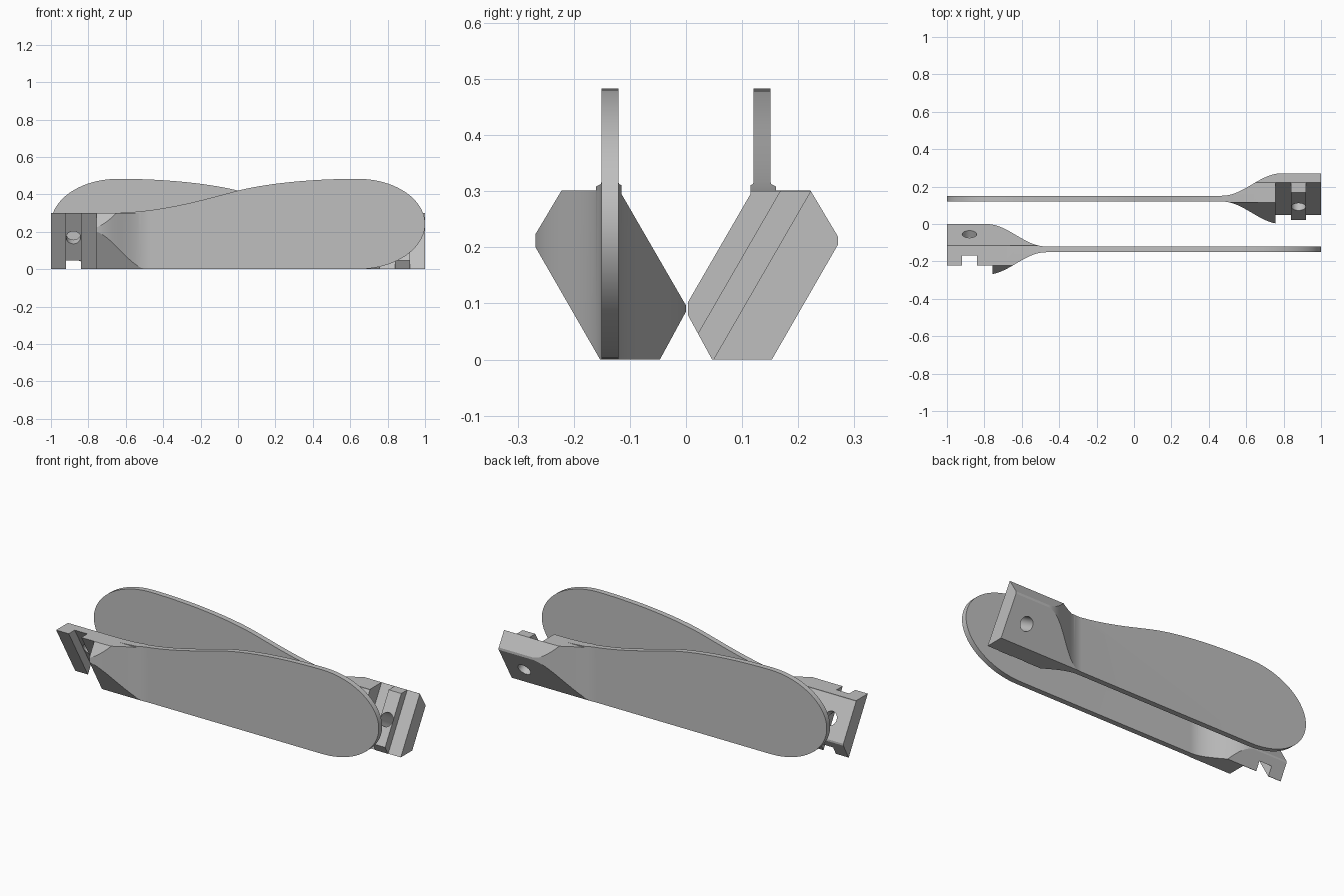
import bpy, bmesh, math
from mathutils import Vector
from mathutils.geometry import interpolate_bezier

if "Cube" in bpy.data.objects:
    bpy.data.objects.remove(bpy.data.objects["Cube"], do_unlink=True)

grey = bpy.data.materials.new("plain_grey")
grey.use_nodes = True
colour = (0.52, 0.52, 0.52, 1)
grey.diffuse_color = colour
grey.node_tree.nodes["Principled BSDF"].inputs["Base Color"].default_value = colour

MID, THIN, WIDE = -0.1355, 0.0155, 0.1355   # blade centre line and half widths
STEP = -0.757                               # where the joint cut starts
TONGUE = (-0.92, -0.84)
LEAN = Vector((-0.5, math.sqrt(0.75)))      # joint face direction in y, z


def prism(name, outline, place, a, b):
    """Extrude a 2D outline; place(u, v, w) gives the 3D point."""
    bm = bmesh.new()
    low = [bm.verts.new(place(u, v, a)) for u, v in outline]
    high = [bm.verts.new(place(u, v, b)) for u, v in outline]
    bm.faces.new(low)
    bm.faces.new(high)
    n = len(outline)
    for i in range(n):
        j = (i + 1) % n
        bm.faces.new((low[i], low[j], high[j], high[i]))
    bmesh.ops.recalc_face_normals(bm, faces=bm.faces)
    mesh = bpy.data.meshes.new(name)
    bm.to_mesh(mesh)
    bm.free()
    mesh.materials.append(grey)
    ob = bpy.data.objects.new(name, mesh)
    bpy.context.collection.objects.link(ob)
    return ob


def along_x(u, v, w):
    return (w, u, v)


def along_y(u, v, w):
    return (u, w, v)


def along_z(u, v, w):
    return (u, v, w)


def combine(ob, tool, operation):
    mod = ob.modifiers.new(operation, 'BOOLEAN')
    mod.operation, mod.solver, mod.object = operation, 'EXACT', tool
    bpy.context.view_layer.objects.active = ob
    bpy.ops.object.modifier_apply(modifier=mod.name)
    bpy.data.objects.remove(tool, do_unlink=True)


def joint_cut(ob, foot, side, x0, x1):
    """Remove everything on one side of the leaning joint line through foot."""
    base = Vector((foot, 0))
    a, b = base - LEAN, base + LEAN
    out = Vector((LEAN.y, -LEAN.x)) * side
    pts = [tuple(p) for p in (a, b, b + out, a + out)]
    combine(ob, prism("cutter", pts, along_x, x0, x1), 'DIFFERENCE')


def blade(name):
    # plan: wide joint block flowing into a thin blade
    steps = 28
    widths = [(-1, WIDE)]
    for i in range(steps + 1):
        t = i / steps
        widths.append((-0.79 + 0.32 * t, THIN + (WIDE - THIN) * (0.5 + 0.5 * math.cos(math.pi * t))))
    widths.append((1.1, THIN))
    plan = [(x, MID - w) for x, w in widths] + [(x, MID + w) for x, w in reversed(widths)]
    ob = prism(name, plan, along_z, -0.1, 0.7)

    # side silhouette: sweeping top edge and rounded tip
    def sweep(*p):
        return [tuple(v) for v in interpolate_bezier(*[Vector(q) for q in p], 16)]
    side = [(-1, 0), (-1, 0.3)]
    side += sweep((-0.7, 0.3), (-0.4, 0.3), (-0.16, 0.38), (0, 0.42))
    side += sweep((0, 0.42), (0.16, 0.46), (0.4, 0.483), (0.64, 0.483))[1:]
    for i in range(1, 41):
        a = math.pi * (0.5 - i / 40)
        side.append((0.64 + 0.36 * math.cos(a), 0.2415 + 0.2415 * math.sin(a)))
    combine(ob, prism("cutter", side, along_y, -0.5, 0.3), 'INTERSECT')

    # six sided block section, with room for the tall blade above it
    section = [(-0.047, 0), (-0.1525, 0), (-0.275, 0.212), (-0.222, 0.301), (-0.16, 0.301),
               (-0.16, 0.6), (-0.115, 0.6), (-0.115, 0.295), (0.003, 0.091)]
    section = [(y, -0.001 if z == 0 else z) for y, z in section]
    combine(ob, prism("cutter", section, along_x, -1.2, 1.2), 'INTERSECT')
    return ob


def pin_hole(ob):
    # hole square to the joint face
    centre = Vector((-0.88, -0.09, 0.17))
    across = Vector((0, LEAN.y, -LEAN.x))
    up = Vector((0, LEAN.x, LEAN.y))

    def place(u, v, w):
        return centre + Vector((u, 0, 0)) + up * v + across * w
    ring = [(0.0385 * math.cos(i * math.tau / 32), 0.0385 * math.sin(i * math.tau / 32)) for i in range(32)]
    combine(ob, prism("cutter", ring, place, -0.6, 0.6), 'DIFFERENCE')


FACE, GROOVE = -0.0488, 0.0055   # joint line feet on the ground

# front blade keeps the inner half of its block, with a groove
front = blade("front_blade")
joint_cut(front, FACE, -1, -1.2, STEP)
joint_cut(front, GROOVE, -1, *TONGUE)
pin_hole(front)

# back blade keeps the outer half of its block, with a tongue
back = blade("back_blade")
joint_cut(back, FACE, 1, -1.2, TONGUE[0])
joint_cut(back, FACE, 1, TONGUE[1], STEP)
joint_cut(back, GROOVE, 1, TONGUE[0] - 0.01, TONGUE[1] + 0.01)
pin_hole(back)
for v in back.data.vertices:
    v.co.x, v.co.y = -v.co.x, -v.co.y

for ob in (front, back):
    bpy.ops.object.select_all(action='DESELECT')
    ob.select_set(True)
    bpy.context.view_layer.objects.active = ob
    bpy.ops.object.shade_smooth_by_angle(angle=math.radians(25))
